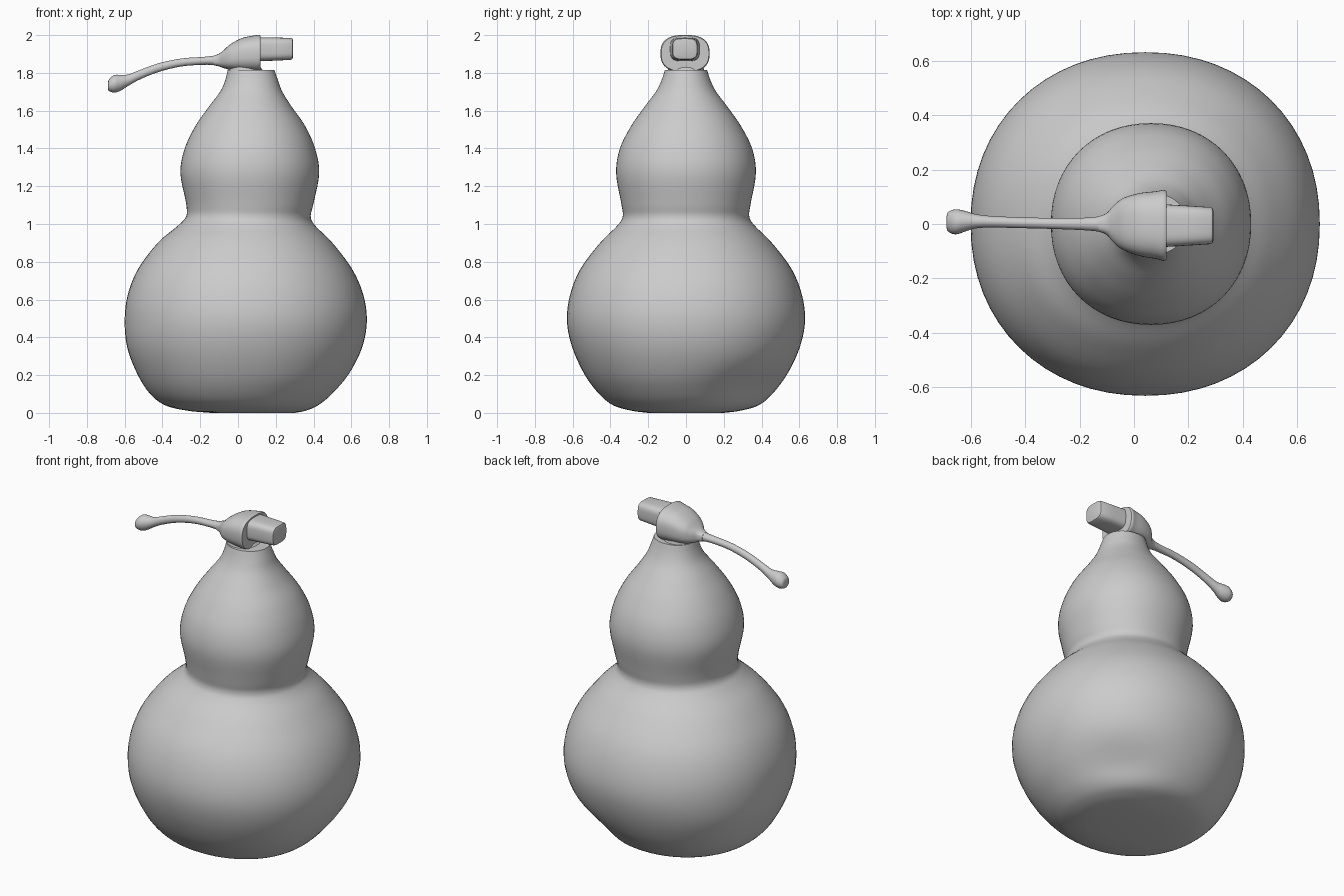
import bpy, bmesh, math
from mathutils import Vector

cube = bpy.data.objects.get("Cube")
if cube:
    bpy.data.objects.remove(cube)

# Material
grey = bpy.data.materials.new("plain grey")
grey.use_nodes = True
GREY = (0.6, 0.6, 0.6, 1)
grey.diffuse_color = GREY
grey.node_tree.nodes["Principled BSDF"].inputs["Base Color"].default_value = GREY


def spline(rows, steps):
    """Smoothly resample rows of numbers (Catmull-Rom)."""
    rows = [Vector(r) for r in rows]
    out = []
    for i in range(len(rows) - 1):
        a, b, c, d = (rows[max(0, min(j, len(rows) - 1))] for j in range(i - 1, i + 3))
        for s in range(steps):
            t = s / steps
            out.append(b + (c - a) * (t / 2) + (a * 2 - b * 5 + c * 4 - d) * (t * t / 2)
                       + (b * 3 - a - c * 3 + d) * (t ** 3 / 2))
    return out + [rows[-1]]


def spow(v, p):
    return math.copysign(abs(v) ** p, v)


def loft(name, rings, power, place, sides=64, angle=40):
    """Skin superellipse rings; place(ring, u, v) gives each point."""
    bm = bmesh.new()
    loops = []
    for ring in rings:
        loop = []
        for k in range(sides):
            t = 2 * math.pi * k / sides
            u, v = spow(math.cos(t), 2 / power), spow(math.sin(t), 2 / power)
            loop.append(bm.verts.new(place(ring, u, v)))
        loops.append(loop)
    for lo, hi in zip(loops, loops[1:]):
        for k in range(sides):
            n = (k + 1) % sides
            bm.faces.new((lo[k], lo[n], hi[n], hi[k]))
    bm.faces.new(loops[0][::-1])
    bm.faces.new(loops[-1])
    bmesh.ops.recalc_face_normals(bm, faces=bm.faces)
    mesh = bpy.data.meshes.new(name)
    bm.to_mesh(mesh)
    bm.free()
    mesh.materials.append(grey)
    obj = bpy.data.objects.new(name, mesh)
    bpy.context.collection.objects.link(obj)
    bpy.ops.object.select_all(action="DESELECT")
    obj.select_set(True)
    bpy.context.view_layer.objects.active = obj
    bpy.ops.object.shade_smooth_by_angle(angle=math.radians(angle))
    return obj


# Gourd body: height, left x, right x, half depth
BODY = [
    (0, -.14, .3, .2), (.012, -.27, .36, .29), (.04, -.385, .425, .385), (.1, -.465, .5, .46),
    (.2, -.53, .585, .535), (.34, -.585, .655, .6), (.48, -.6, .682, .63),
    (.62, -.585, .665, .615), (.76, -.53, .605, .56), (.9, -.425, .5, .455),
    (.99, -.32, .41, .365), (1.04, -.275, .385, .335), (1.11, -.275, .4, .343),
    (1.27, -.305, .43, .37), (1.4, -.282, .408, .35), (1.52, -.225, .355, .29),
    (1.62, -.155, .285, .22), (1.7, -.095, .235, .16), (1.76, -.068, .212, .13),
    (1.815, -.055, .193, .112),
]


def body_point(ring, u, v):
    z, left, right, depth = ring
    # Shallow dent low on one corner
    turn = math.atan2(v, u) - math.pi / 4
    dent = 1 - .08 * math.exp(-(turn / .5) ** 2 - ((z - .13) / .1) ** 2)
    x = (left + right) / 2 + (right - left) / 2 * u * dent
    return x, depth * v * dent, z


loft("gourd_body", spline(BODY, 5), 2.12, body_point)


# Rings along x: x, centre y, centre z, half width, half height
def along_x(ring, u, v):
    x, y, z, wide, tall = ring
    return x, y + wide * u, z + tall * v


STEM = [
    (-.688, .008, 1.732, .02, .018), (-.682, .008, 1.735, .036, .032),
    (-.655, .008, 1.742, .046, .046), (-.62, .01, 1.748, .038, .042),
    (-.58, .01, 1.762, .026, .03), (-.52, .008, 1.79, .021, .025),
    (-.42, .005, 1.828, .02, .023), (-.3, .002, 1.855, .02, .021),
    (-.18, 0, 1.864, .023, .021), (-.12, 0, 1.866, .029, .026),
]
loft("stem", spline(STEM, 5), 2, along_x, 24)

STOPPER = [
    (-.13, 0, 1.866, .028, .025), (-.1, 0, 1.868, .04, .034),
    (-.075, 0, 1.873, .068, .048), (-.04, 0, 1.884, .095, .068),
    (.02, -.002, 1.896, .115, .088), (.08, -.004, 1.901, .124, .096),
    (.108, -.005, 1.903, .13, .098), (.12, -.005, 1.903, .126, .094),
]
loft("stopper", spline(STOPPER, 5), 2.6, along_x, 48)

PLUG = [
    (.1, -.006, 1.925, .079, .064), (.2, -.006, 1.926, .073, .061),
    (.28, -.006, 1.927, .068, .058), (.288, -.006, 1.927, .064, .054),
    (.291, -.006, 1.927, .056, .046),
]
loft("plug", PLUG, 3.6, along_x, 40)

# Short collar joining the stopper to the neck
NECK = [(1.78, -.06, .17, .11), (1.815, -.05, .13, .095), (1.86, -.05, .1, .09)]
loft("collar", NECK, 2.2, body_point, 32)
